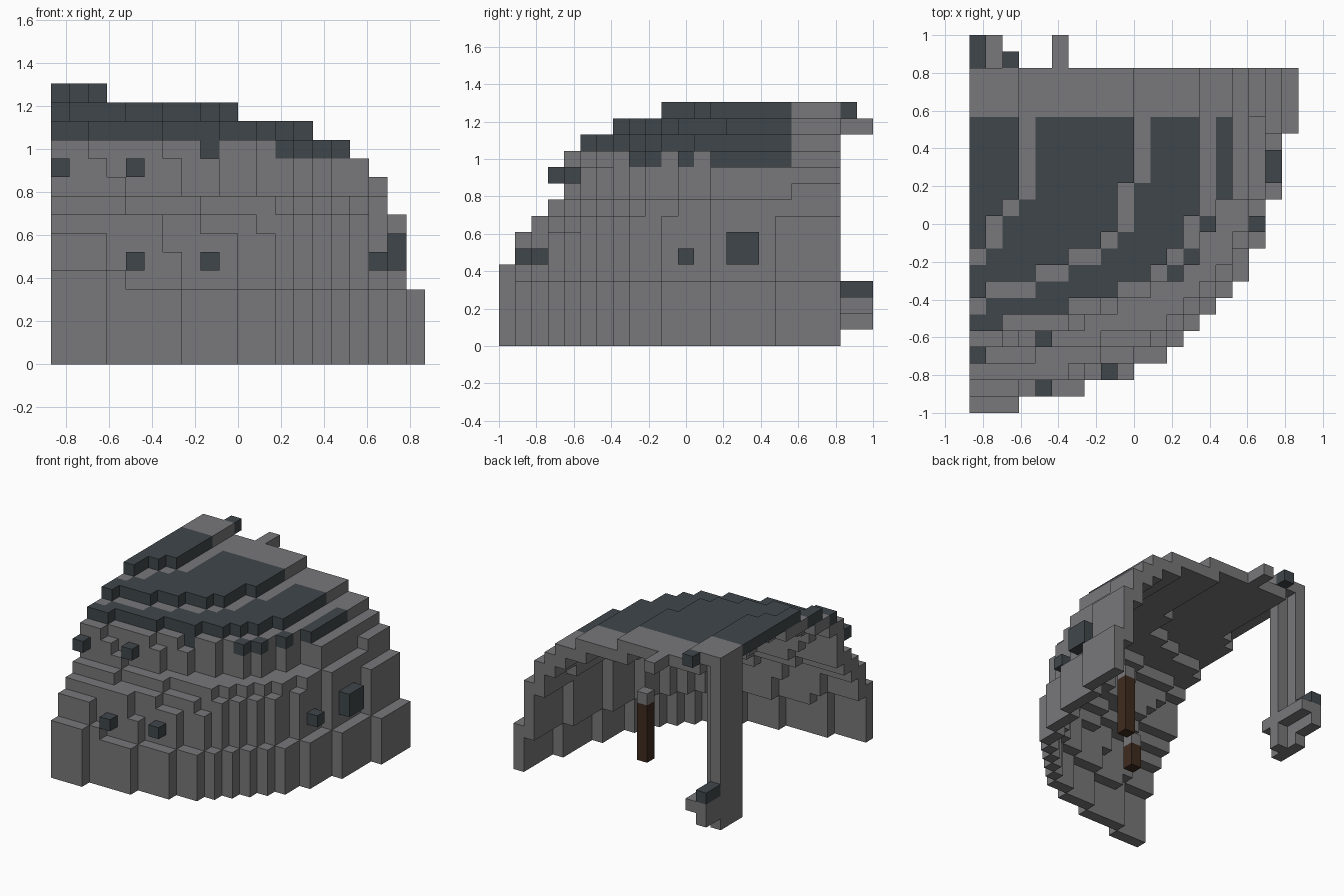
import bpy, bmesh
from mathutils import Vector

cube = bpy.data.objects.get("Cube")
if cube:
    bpy.data.objects.remove(cube, do_unlink=True)

V = 2 / 23          # edge of one block
ROWS = 21           # depth of the dome in blocks, front to back
STONE, SLATE, WOOD = 0, 1, 2


def material(name, rgb):
    m = bpy.data.materials.new(name)
    m.use_nodes = True
    m.diffuse_color = (*rgb, 1)
    m.node_tree.nodes["Principled BSDF"].inputs["Base Color"].default_value = (*rgb, 1)
    return m


MATS = [material("grey stone", (0.188, 0.184, 0.192)),
        material("dark slate", (0.05, 0.062, 0.069)),
        material("brown wood", (0.048, 0.023, 0.013))]

AXES = [Vector(d) for d in ((1, 0, 0), (-1, 0, 0), (0, 1, 0), (0, -1, 0), (0, 0, 1), (0, 0, -1))]


def blocks(name, cells, stone_under=False):
    """Mesh the outer faces of a dictionary of blocks: position -> material."""
    bm = bmesh.new()
    for cell, mat in cells.items():
        c = Vector(cell)
        for n in AXES:
            if tuple(int(i) for i in c + n) in cells:
                continue
            u = Vector((n.y, n.z, n.x))
            w = n.cross(u)
            mid = c + Vector((0.5, 0.5, 0.5)) + n / 2
            corners = [mid + (u * a + w * b) / 2 for a, b in ((-1, -1), (1, -1), (1, 1), (-1, 1))]
            f = bm.faces.new([bm.verts.new((p - Vector((10, 11.5, 0))) * V) for p in corners])
            f.material_index = STONE if stone_under and n.z < 0 else mat
    bmesh.ops.remove_doubles(bm, verts=bm.verts, dist=V / 100)
    # merge coplanar block faces of one colour
    bmesh.ops.dissolve_limit(bm, angle_limit=0.01, verts=bm.verts, edges=bm.edges,
                             delimit={'MATERIAL', 'NORMAL'})
    me = bpy.data.meshes.new(name)
    bm.to_mesh(me)
    bm.free()
    for m in MATS:
        me.materials.append(m)
    ob = bpy.data.objects.new(name, me)
    bpy.context.collection.objects.link(ob)
    return ob


def box(xs, ys, zs, mat):
    return {(x, y, z): mat for x in range(*xs) for y in range(*ys) for z in range(*zs)}


def stepped(start, widths):
    """Row widths of a layer, from its first row; the last width runs on."""
    tail = ROWS - start - len(widths)
    return [0] * start + widths + widths[-1:] * tail


# Dome layers from the ground up
base = stepped(0, [3, 7, 10, 12, 13, 14, 15, 16, 17, 17, 18, 18, 18, 19, 19, 19, 19, 20])
wall = [max(w - 1, 0) for w in base[4:]]        # plain part, set in one block
crown = [13, 14, 14, 15, 15]                    # rows shared under the slate
layers = [base] * 4 + [
    [3, 4, 7, 10] + wall,
    [0, 3, 7, 10] + wall,
    [0, 3, 6, 10] + wall,
    [0, 0, 6, 8, 11] + wall[1:],
    stepped(3, [4, 8, 12, 13, 14, 15, 16, 16, 17, 17, 18]),
    stepped(4, [4, 7, 9, 11] + crown + [17] * 5 + [18]),
    stepped(4, [3, 7, 9, 11] + crown + [17]),
    stepped(4, [2, 6, 8, 11] + crown + [16]),
    stepped(5, [2, 6, 9, 11, 12, 13, 13, 14]),
    stepped(7, [1, 4, 6, 8, 9, 9, 9, 10]),
    stepped(10, [1, 1, 2, 3])]


def solid(x, y, z):
    if z >= len(layers) or y < 0 or x < 0:
        return False
    return x < layers[z][min(y, ROWS - 1)]


def buried(x, y, z):
    """True when a block lies behind the one-block skin and its step overlaps."""
    return all(solid(x + i, y - j, z + k)
               for i, j, k in ((1, 0, 0), (0, 1, 0), (0, 0, 1), (1, 0, 1), (0, 1, 1)))


def dome_colour(x, y, z):
    """Slate terraces with a stone course at the foot of each riser."""
    course = solid(x - 1, y, z + 1) or solid(x, y + 1, z + 1)
    covered = solid(x, y, z + 1)
    return STONE if y >= 18 or z < 11 or (course and not covered) else SLATE


shell = {}
for z, layer in enumerate(layers):
    for y in range(ROWS):
        for x in range(layer[y]):
            if not buried(x, y, z):
                shell[x, y, z] = dome_colour(x, y, z)
                # skin overlaps behind a riser are stone
                if solid(x, y, z + 1) and solid(x + 1, y, z) and solid(x, y - 1, z):
                    shell[x, y, z] = STONE

# Back corner pillar, T-shaped in plan, carries the rib
pillar = box((0, 1), (18, 21), (0, 14), STONE)
pillar.update(box((1, 2), (19, 20), (0, 14), STONE))
blocks("dome_shell", {**pillar, **shell}, stone_under=True)

# Small slate blocks set on the outside wall
studs = {cell: SLATE for cell in ((0, 3, 10), (4, 4, 10), (4, 1, 5), (8, 2, 5), (17, 11, 5))}
studs.update(box((18, 19), (14, 16), (5, 7), SLATE))
blocks("wall_studs", studs)

# Bracket at the foot of the pillar
bracket = box((0, 1), (21, 23), (1, 2), STONE)
bracket.update(box((0, 2), (21, 23), (2, 3), STONE))
bracket.update(box((1, 2), (18, 19), (2, 3), STONE))
bracket.update(box((1, 2), (20, 21), (2, 3), STONE))
bracket.update(box((0, 1), (21, 23), (3, 4), SLATE))
blocks("pillar_bracket", bracket)

# Blocks jutting out behind the rib
blocks("rib_stub", box((5, 6), (21, 23), (13, 14), STONE))
blocks("rib_knob", box((2, 3), (21, 22), (14, 15), SLATE))

# Wooden posts with stone caps inside
for name, x, y, h in (("tall_post", 12, 13, 5), ("short_post", 8, 9, 2)):
    post = box((x, x + 1), (y, y + 1), (0, h), WOOD)
    post[x, y, h] = STONE
    blocks(name, post)
